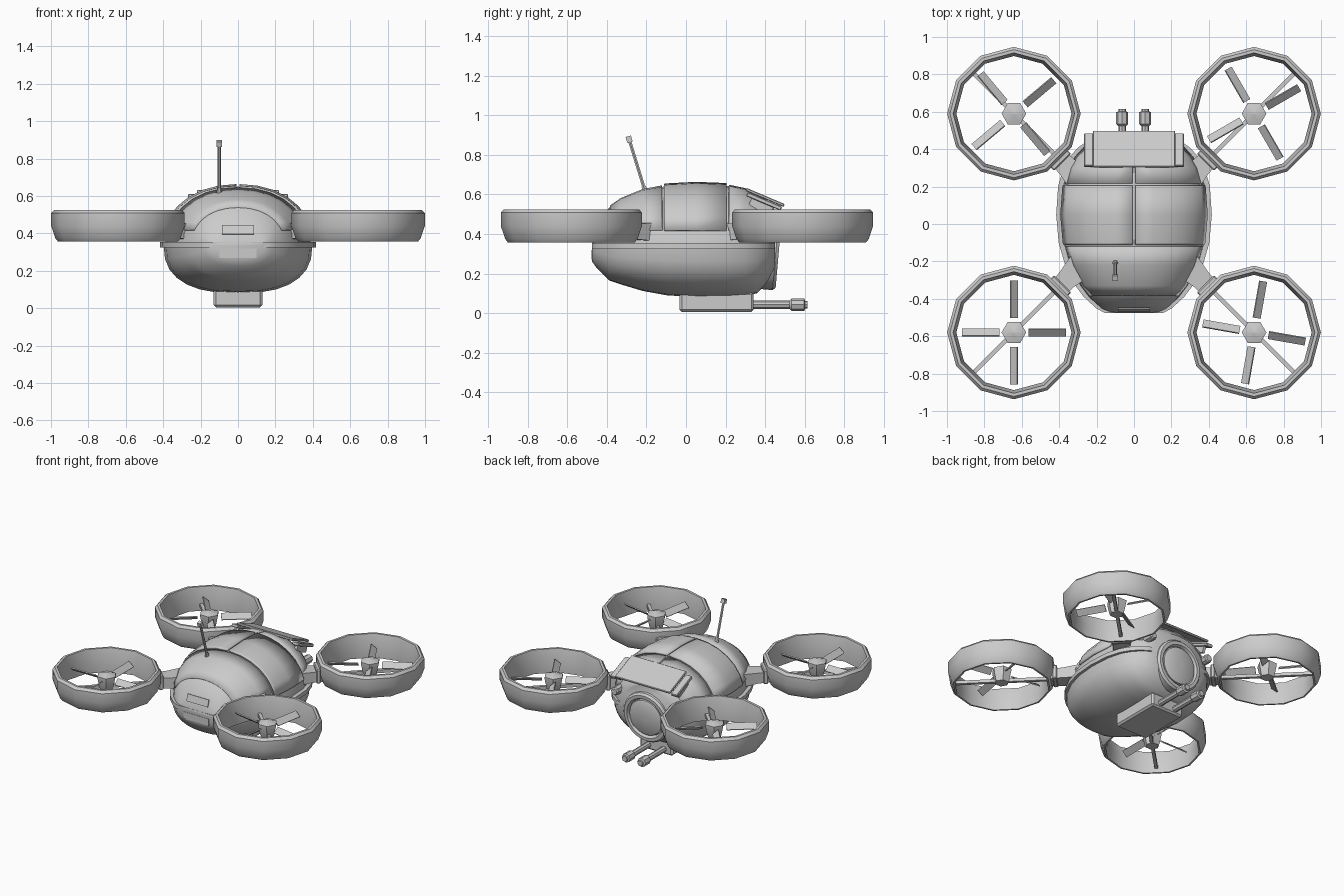
import bpy, bmesh, math
from mathutils import Vector, Matrix

if "Cube" in bpy.data.objects:
    bpy.data.objects.remove(bpy.data.objects["Cube"])

grey = bpy.data.materials.new("light_grey")
grey.diffuse_color = (0.6, 0.6, 0.6, 1)
grey.use_nodes = True
grey.node_tree.nodes["Principled BSDF"].inputs["Base Color"].default_value = grey.diffuse_color


def finish(name, bm, angle=35):
    bmesh.ops.remove_doubles(bm, verts=bm.verts, dist=1e-5)
    bmesh.ops.recalc_face_normals(bm, faces=bm.faces)
    me = bpy.data.meshes.new(name)
    bm.to_mesh(me)
    bm.free()
    me.materials.append(grey)
    ob = bpy.data.objects.new(name, me)
    bpy.context.collection.objects.link(ob)
    bpy.ops.object.select_all(action='DESELECT')
    ob.select_set(True)
    bpy.context.view_layer.objects.active = ob
    bpy.ops.object.shade_smooth_by_angle(angle=math.radians(angle))
    return ob


def skin(rows, closed=False, caps=False):
    """Bridge rows of points into a surface."""
    bm = bmesh.new()
    vs = [[bm.verts.new(p) for p in r] for r in rows]
    n = len(rows[0])
    for a, b in zip(vs, vs[1:]):
        for i in range(n if closed else n - 1):
            j = (i + 1) % n
            bm.faces.new((a[i], a[j], b[j], b[i]))
    if caps:
        bm.faces.new(vs[0])
        bm.faces.new(vs[-1])
    return bm


def lathe(name, profile, sides, matrix, caps=False, angle=35):
    """Revolve (radius, height) points about local z."""
    rows = [[matrix @ Vector((r * math.cos(2 * math.pi * k / sides),
                              r * math.sin(2 * math.pi * k / sides), h))
             for k in range(sides)] for r, h in profile]
    return finish(name, skin(rows, True, caps), angle)


def box(name, size, matrix, bevel=0.0):
    bm = bmesh.new()
    bmesh.ops.create_cube(bm, size=1, matrix=matrix @ Matrix.Diagonal((*size, 1)))
    if bevel:
        bmesh.ops.bevel(bm, geom=bm.edges[:], offset=bevel, segments=1, affect='EDGES')
    return finish(name, bm, 30)


def at(x, y, z):
    return Matrix.Translation((x, y, z))


def rot(deg, axis):
    return Matrix.Rotation(math.radians(deg), 4, axis)


# Hull stations: y, half width, top, bottom
ST = [(-.475, .14, .36, .26), (-.45, .185, .43, .225), (-.39, .25, .54, .165),
      (-.33, .295, .582, .145), (-.22, .35, .627, .112), (-.1, .385, .65, .09),
      (.05, .398, .658, .08), (.2, .388, .653, .08), (.3, .36, .632, .085),
      (.36, .325, .608, .1), (.41, .28, .575, .15), (.45, .22, .53, .2)]
MID = .34


def station(y):
    for a, b in zip(ST, ST[1:]):
        if y <= b[0] + 1e-6:
            f = (y - a[0]) / (b[0] - a[0])
            return [p + (q - p) * f for p, q in zip(a, b)]


def point(y, t, grow):
    _, w, top, bot = station(y)
    c, s = math.cos(t), math.sin(t)
    n, h = (2.15, top - MID) if s >= 0 else (2.5, MID - bot)
    return ((w + grow) * math.copysign(abs(c) ** (2 / n), c), y,
            MID + (h + grow) * math.copysign(abs(s) ** (2 / n), s))


def stops(y0, y1):
    return [y0] + [s[0] for s in ST if y0 + .01 < s[0] < y1 - .01] + [y1]


# Lower hull and the canopy core beneath the panels
N = 14
for name, t0, grow in (("lower_hull", math.pi, 0), ("canopy_core", 0, -.008)):
    rows = [[point(s[0], t0 + math.pi * k / N, grow) for k in range(N + 1)] for s in ST]
    finish(name, skin(rows, True, True), 40)


# Canopy panels separated by seams
def panel(name, y0, y1, grow, low, side):
    rows = []
    for y in stops(y0, y1):
        h = station(y)[2] - MID + grow
        a = math.asin(((low - MID) / h) ** (2.15 / 2))
        b = math.pi / 2 - .015 if side else math.pi - a
        n = 6 if side else 12
        ps = [point(y, a + (b - a) * k / n, grow) for k in range(n + 1)]
        rows.append([(p[0] * (side or 1), p[1], p[2]) for p in ps])
    ob = finish(name, skin(rows), 40)
    m = ob.modifiers.new("thickness", 'SOLIDIFY')
    m.thickness = .014
    m.offset = -1


panel("front_canopy", -.385, -.122, 0, .42, 0)
for side, tag in ((1, "right"), (-1, "left")):
    panel("middle_canopy_" + tag, -.112, .206, .006, .42, side)
    panel("rear_canopy_" + tag, .218, .41, 0, .42, side)

# Belt around the hull
outline = [((s[1] + .018), s[0]) for s in ST]
outline += [(-x, y) for x, y in reversed(outline)]
finish("hull_belt", skin([[(x, y, z) for x, y in outline] for z in (.325, .354)], True, True))

# Nose window plate, chin plate
box("nose_window", (.17, .006, .05), at(0, -.458, .42) @ rot(-18, 'X'))
box("chin_plate", (.2, .006, .05), at(0, -.474, .295))

# Rear round hatch
tilt = at(0, 0, .335) @ rot(-90, 'X') @ rot(-5, 'X')
lathe("rear_hatch_ring", [(.18, .38), (.18, .455), (.168, .47), (.145, .47), (.135, .455),
                          (.135, .40)], 24, tilt, True)
lathe("rear_hatch_door", [(.128, .40), (.128, .462), (.118, .468), (.012, .468)], 24, tilt, True)

# Rear spoiler with side brackets and lamps
box("spoiler", (.44, .21, .016), at(0, .4, .585) @ rot(-23, 'X'), .004)
for s in (-1, 1):
    box("spoiler_bracket", (.05, .19, .022), at(s * .242, .395, .565) @ rot(-23, 'X'), .004)
    box("spoiler_stay", (.02, .12, .05), at(s * .235, .38, .54) @ rot(-23, 'X'))
    lathe("rear_lamp", [(.03, 0), (.03, .08), (.022, .09)], 8,
          at(s * .235, .395, .43) @ rot(-90, 'X'), True)

# Antenna
a, b = Vector((-.1, -.205, .61)), Vector((-.1, -.288, .88))
lean = (b - a).to_track_quat('Z', 'Y').to_matrix().to_4x4()
lathe("antenna_rod", [(.009, 0), (.009, (b - a).length)], 6, at(*a) @ lean, True)
lathe("antenna_base", [(.016, 0), (.012, .035)], 6, at(*a) @ lean, True)
box("antenna_tip", (.028, .028, .03), at(*b) @ lean)

# Belly gun box and twin barrels
box("gun_box", (.26, .375, .1), at(0, .155, .055), .012)
for x in (-.063, .06):
    m = at(x, .33, .042) @ rot(-90, 'X')
    lathe("gun_barrel", [(.021, 0), (.021, .21)], 8, m, True)
    lathe("gun_muzzle", [(.022, .195), (.032, .205), (.032, .268), (.02, .272), (.02, .285)],
          8, m, True)

# Four ducted rotors with arms to the hull
DUCT = [(.342, .525), (.357, .508), (.357, .44), (.335, .375), (.322, .358),
        (.31, .358), (.308, .44), (.325, .525), (.342, .525)]
for sx, cy, turn in ((-1, -.58, 0), (1, -.58, -10), (-1, .59, 40), (1, .59, 30)):
    cx = sx * .642
    base = at(cx, cy, 0)
    lathe("rotor_duct", DUCT, 12, base)
    lathe("rotor_hub", [(.045, .385), (.052, .4), (.066, .465), (.066, .48), (.001, .5)], 6,
          base, True, 20)
    inward = base @ rot(math.degrees(math.atan2(-cy, -cx)), 'Z')
    inward = base @ rot(math.degrees(math.atan2(-math.copysign(1, cy), -sx)), 'Z')
    box("duct_strut", (.63, .022, .022), inward @ at(0, 0, .40))
    # Arm widens toward the hull
    rows = [[inward @ Vector((r, v * w, z)) for v, z in
             ((-1, lo), (1, lo), (1, hi), (-1, hi))]
            for r, w, lo, hi in ((.315, .05, .375, .45), (.40, .055, .375, .45),
                                 (.56, .085, .36, .46))]
    finish("rotor_arm", skin(rows, True, True), 20)
    box("arm_collar", (.03, .13, .10), inward @ at(.352, 0, .42), .006)
    for k in range(4):
        box("rotor_blade", (.2, .05, .008),
            base @ rot(turn + 90 * k, 'Z') @ at(.178, 0, .45) @ rot(40, 'X'))
